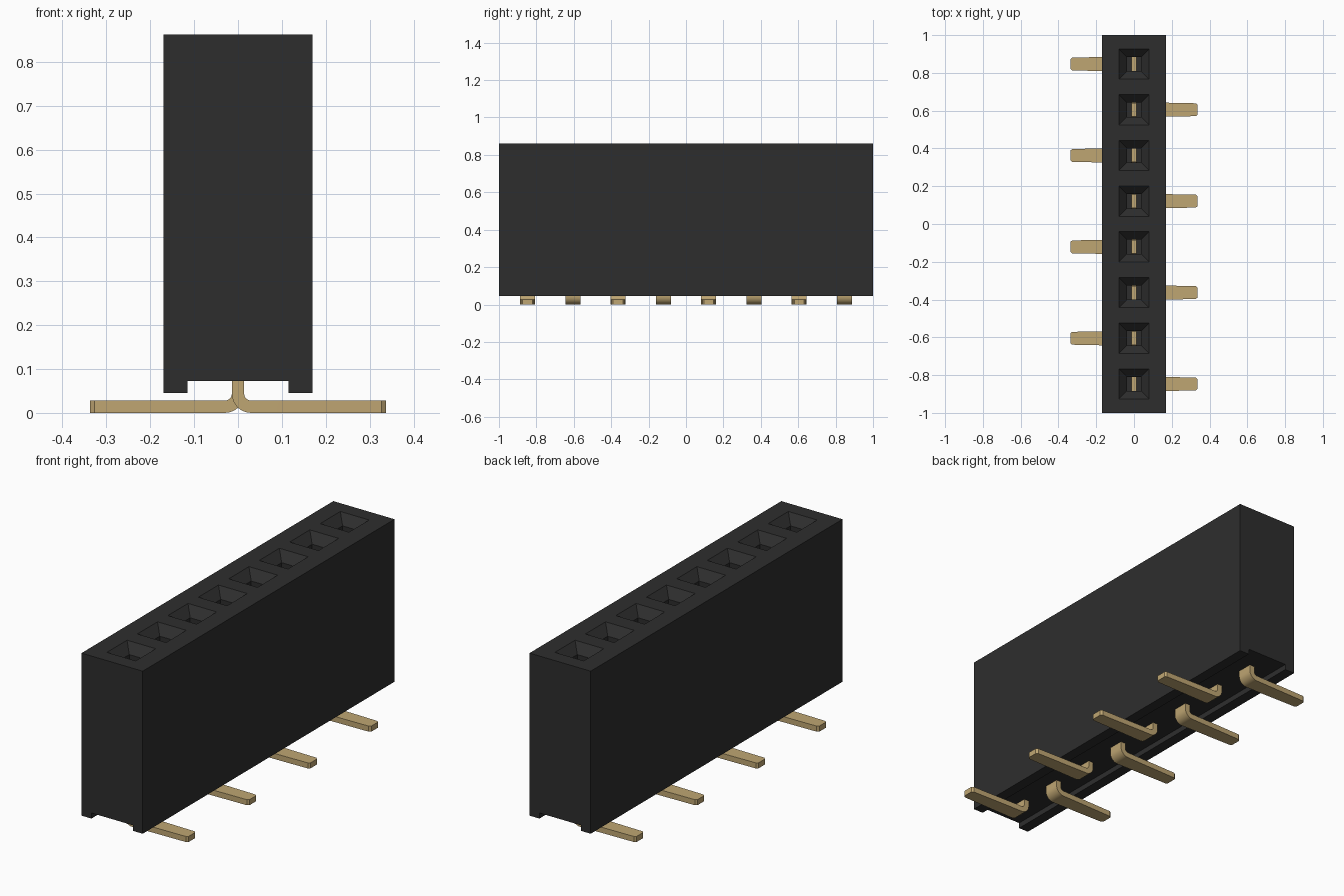
import bpy, bmesh, math

cube = bpy.data.objects.get("Cube")
if cube:
    bpy.data.objects.remove(cube, do_unlink=True)

COUNT, PITCH = 8, 0.242
HALF_X, BASE_Z, TOP_Z = 0.17, 0.045, 0.862


def make_material(name, rgb, roughness):
    m = bpy.data.materials.new(name)
    m.use_nodes = True
    m.diffuse_color = (*rgb, 1)
    bsdf = m.node_tree.nodes["Principled BSDF"]
    bsdf.inputs["Base Color"].default_value = (*rgb, 1)
    bsdf.inputs["Roughness"].default_value = roughness
    return m


black = make_material("black plastic", (0.027, 0.027, 0.027), 0.6)
gold = make_material("gold metal", (0.52, 0.38, 0.17), 0.4)


def finish_mesh(bm, name, material):
    bmesh.ops.remove_doubles(bm, verts=bm.verts, dist=1e-5)
    bmesh.ops.recalc_face_normals(bm, faces=bm.faces)
    mesh = bpy.data.meshes.new(name)
    bm.to_mesh(mesh)
    bm.free()
    mesh.materials.append(material)
    return mesh


def add_object(name, mesh):
    obj = bpy.data.objects.new(name, mesh)
    bpy.context.collection.objects.link(obj)
    return obj


def skin(bm, rings, cap_start=False, cap_end=False):
    """Join closed rings of points with quads."""
    loops = [[bm.verts.new(p) for p in ring] for ring in rings]
    n = len(loops[0])
    for a, b in zip(loops, loops[1:]):
        for i in range(n):
            j = (i + 1) % n
            bm.faces.new((a[i], a[j], b[j], b[i]))
    if cap_start:
        bm.faces.new(loops[0])
    if cap_end:
        bm.faces.new(loops[-1])


def rectangle(hx, y0, y1, z):
    return [(-hx, y0, z), (hx, y0, z), (hx, y1, z), (-hx, y1, z)]


# Housing: one cell per socket, joined along y, with a groove underneath
centres = [(i - (COUNT - 1) / 2) * PITCH for i in range(COUNT)]
edges = [-1] + [(a + b) / 2 for a, b in zip(centres, centres[1:])] + [1]
profile = [(HALF_X, TOP_Z), (HALF_X, BASE_Z), (0.115, BASE_Z), (0.115, 0.073),
           (-0.115, 0.073), (-0.115, BASE_Z), (-HALF_X, BASE_Z), (-HALF_X, TOP_Z)]

bm = bmesh.new()
for c, y0, y1 in zip(centres, edges, edges[1:]):
    # outer walls and groove of this cell
    for (xa, za), (xb, zb) in zip(profile, profile[1:]):
        bm.faces.new([bm.verts.new(p) for p in
                      ((xa, y0, za), (xb, y0, zb), (xb, y1, zb), (xa, y1, za))])
    # top face, tapered lead-in, shaft and shaft floor
    skin(bm, [rectangle(HALF_X, y0, y1, TOP_Z),
              rectangle(0.08, c - 0.08, c + 0.08, TOP_Z),
              rectangle(0.038, c - 0.038, c + 0.038, TOP_Z - 0.045),
              rectangle(0.038, c - 0.038, c + 0.038, 0.25)], cap_end=True)
for y in (-1, 1):
    bm.faces.new([bm.verts.new((x, y, z)) for x, z in profile])
add_object("housing", finish_mesh(bm, "housing", black))

# Pin: flat strip from the contact down the stem, round the bend, out to the foot
T = 0.014                        # half thickness
BEND_R, STEPS = 0.03, 8          # radius of the strip's centre line
stations = [(0, 0.58, 0, 0.036), (0, 0.26, 0, 0.036), (0, 0.24, 0, 0.04)]
for k in range(STEPS + 1):
    a = math.pi / 2 * k / STEPS
    stations.append((BEND_R * (1 - math.cos(a)),
                     T + BEND_R * (1 - math.sin(a)), a, 0.04))
foot = math.pi / 2
stations += [(0.18, T, foot, 0.037), (0.327, T, foot, 0.034), (0.337, T, foot, 0.026)]

bm = bmesh.new()
rings = []
for x, z, a, w in stations:
    dx, dz = T * math.cos(a), T * math.sin(a)
    rings.append([(x - dx, -w, z - dz), (x + dx, -w, z + dz),
                  (x + dx, w, z + dz), (x - dx, w, z - dz)])
skin(bm, rings, True, True)
pin_mesh = finish_mesh(bm, "pin", gold)

# Feet alternate right and left along the row
for i, y in enumerate(centres):
    pin = add_object(f"pin_{i + 1}", pin_mesh)
    pin.location.y = y
    pin.rotation_euler.z = math.pi * (i % 2)

# Smooth only the bends
bpy.ops.object.select_all(action='DESELECT')
first = bpy.data.objects["pin_1"]
first.select_set(True)
bpy.context.view_layer.objects.active = first
bpy.ops.object.shade_smooth_by_angle(angle=math.radians(30))
